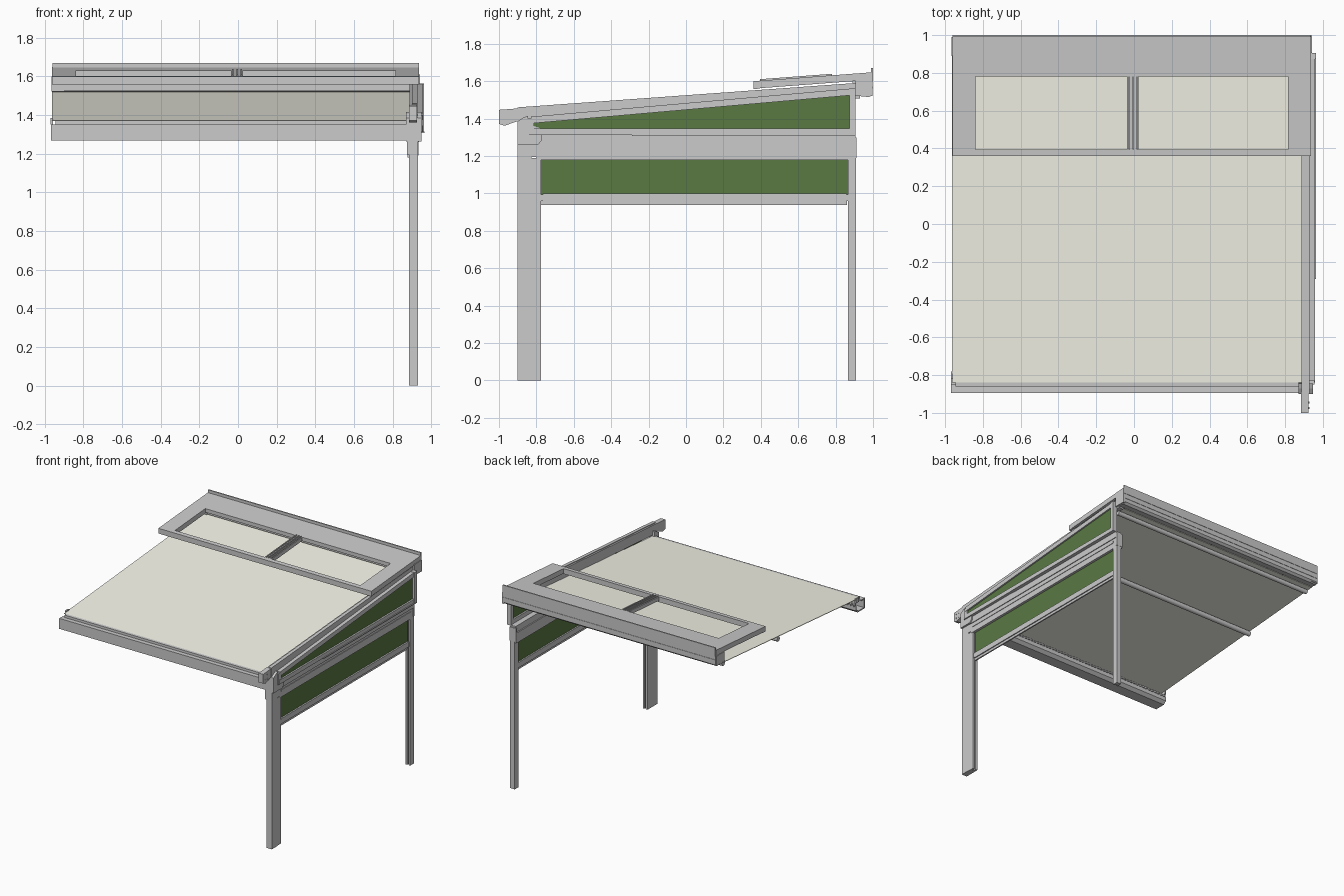
import bpy, bmesh, math


def material(name, rgb):
    m = bpy.data.materials.new(name)
    m.diffuse_color = (*rgb, 1)
    return m


CREAM = material("cream_fabric", (0.92, 0.92, 0.82))
GREEN = material("green_fabric", (0.10, 0.19, 0.055))


def prism(name, profile, x0, x1, mat=None):
    """Extrude a (y, z) profile along x."""
    bm = bmesh.new()
    face = bm.faces.new([bm.verts.new((x0, y, z)) for y, z in profile])
    ext = bmesh.ops.extrude_face_region(bm, geom=[face])["geom"]
    bmesh.ops.translate(bm, vec=(x1 - x0, 0, 0),
                        verts=[v for v in ext if isinstance(v, bmesh.types.BMVert)])
    bmesh.ops.recalc_face_normals(bm, faces=bm.faces)
    me = bpy.data.meshes.new(name)
    bm.to_mesh(me)
    bm.free()
    ob = bpy.data.objects.new(name, me)
    bpy.context.collection.objects.link(ob)
    if mat:
        me.materials.append(mat)
    return ob


def box(name, x0, x1, y0, y1, z0, z1, mat=None):
    return prism(name, [(y0, z0), (y1, z0), (y1, z1), (y0, z1)], x0, x1, mat)


def sloped(name, x0, x1, y0, y1, top, t, mat=None):
    """Slab whose top follows the function top(y), with thickness t."""
    return prism(name, [(y0, top(y0) - t), (y1, top(y1) - t), (y1, top(y1)), (y0, top(y0))], x0, x1, mat)


def tube(name, x0, x1, y, z, r, n=20):
    ring = [(y + r * math.cos(2 * math.pi * i / n), z + r * math.sin(2 * math.pi * i / n)) for i in range(n)]
    ob = prism(name, ring, x0, x1)
    bpy.context.view_layer.objects.active = ob
    ob.select_set(True)
    bpy.ops.object.shade_smooth_by_angle(angle=math.radians(30))
    ob.select_set(False)
    return ob


fabric_z = lambda y: 1.373 + 0.083 * (y + 0.84)
rail_z = lambda y: 1.447 + 0.072 * (y + 1.0)
panel_z = lambda y: 1.60 + 0.075 * (y - 0.36)

# Roof fabric with its front bar, support tube and roller
sloped("roof_fabric", -0.963, 0.89, -0.84, 0.93, fabric_z, 0.004, CREAM)
sloped("fabric_front_bar", -0.945, 0.885, -0.86, -0.838, fabric_z, 0.02)
tube("fabric_support_tube", -0.963, 0.89, 0.2, fabric_z(0.2) - 0.024, 0.02)
tube("fabric_roller", -0.95, 0.9, 0.88, fabric_z(0.88) - 0.022, 0.018)
box("left_fabric_clip", -0.97, -0.958, -0.82, -0.78, 1.35, 1.385)

# Guide rail on the right: body, raised cap and lower lip
sloped("guide_rail", 0.887, 0.928, -0.9, 0.93, rail_z, 0.078)
sloped("guide_rail_cap", 0.90, 0.928, -0.9, 0.93, lambda y: rail_z(y) + 0.006, 0.01)
prism("guide_rail_nose", [(-1.0, 1.372), (-0.97, 1.362), (-0.89, 1.39), (-0.89, rail_z(-0.89)),
                          (-1.0, rail_z(-1.0))], 0.885, 0.925)
for i, y in enumerate((-0.975, -0.945)):
    for z in (1.39, 1.425):
        tube(f"rail_screw_{i}", 0.924, 0.928, y, z, 0.005, 10)

# Front gutter: open channel with folded lips
prism("front_gutter", [(-0.895, 1.268), (-0.805, 1.268), (-0.78, 1.29), (-0.78, 1.325), (-0.79, 1.325),
                       (-0.79, 1.295), (-0.81, 1.278), (-0.883, 1.278), (-0.883, 1.342), (-0.848, 1.342),
                       (-0.848, 1.352), (-0.895, 1.352)], -0.968, 0.945)
prism("gutter_right_cap", [(-0.9, 1.262), (-0.79, 1.262), (-0.77, 1.285), (-0.77, 1.345), (-0.84, 1.37),
                           (-0.845, 1.415), (-0.87, 1.405), (-0.9, 1.385)], 0.87, 0.948)
for i in range(62):
    x = -0.955 + i * 0.0295
    box("gutter_tooth", x, x + 0.015, -0.80, -0.772, 1.32, 1.336)

# Rear cassette with ridge, face lip and upstand
prism("rear_cassette", [(0.91, 1.535), (0.93, 1.52), (0.98, 1.515), (0.997, 1.53), (0.997, 1.61),
                        (0.915, 1.605)], -0.962, 0.935)
prism("rear_cassette_lip", [(0.895, 1.525), (0.912, 1.525), (0.912, 1.57), (0.895, 1.57)], -0.955, 0.89)
box("rear_cassette_ridge", -0.962, 0.935, 0.985, 1.0, 1.56, 1.572)
box("left_cassette_cap", -0.966, -0.90, 0.89, 0.99, 1.522, 1.60)
box("right_cassette_cap", 0.925, 0.942, 0.905, 0.998, 1.52, 1.61)
box("rear_upstand", -0.96, 0.935, 0.99, 1.0, 1.60, 1.67)

# Raised roof frame with two openings
sloped("roof_frame_rear_panel", -0.962, 0.937, 0.78, 0.995, panel_z, 0.03)
sloped("roof_frame_front_bar", -0.962, 0.937, 0.36, 0.395, panel_z, 0.042)
for name, x0, x1 in (("left", -0.962, -0.838), ("right", 0.815, 0.937)):
    sloped(f"roof_frame_{name}_side", x0, x1, 0.395, 0.78, panel_z, 0.04)
    sloped(f"roof_frame_{name}_flange", x0, x1, 0.78, 0.995, panel_z, 0.04)
sloped("roof_frame_mullion", -0.037, 0.025, 0.395, 0.78, panel_z, 0.03)
for x in (-0.03, -0.008, 0.012):
    sloped("mullion_rib", x, x + 0.008, 0.395, 0.78, lambda y: panel_z(y) + 0.008, 0.012)

# Posts: front post with a screen guide, slim rear post
box("front_post", 0.885, 0.932, -0.9, -0.825, 0, 1.27)
for x0, x1 in ((0.885, 0.902), (0.914, 0.928)):
    box("front_post_guide_cheek", x0, x1, -0.825, -0.775, 0, 1.19)
box("front_post_guide_back", 0.89, 0.925, -0.826, -0.80, 0, 1.19)
for x0, x1 in ((0.89, 0.902), (0.914, 0.93)):
    box("rear_post_cheek", x0, x1, 0.865, 0.91, 0, 1.2)
box("rear_post_web", 0.895, 0.925, 0.885, 0.91, 0, 1.2)

# Side beam and screen housing
box("side_beam", 0.885, 0.936, -0.79, 0.905, 1.26, 1.312)
box("screen_housing", 0.876, 0.93, -0.8, 0.905, 1.18, 1.262)
box("housing_ridge", 0.93, 0.934, -0.78, 0.87, 1.225, 1.24)
box("housing_inner_cap", 0.873, 0.932, -0.9, -0.8, 1.195, 1.27)
box("housing_rear_cap", 0.876, 0.934, 0.9, 0.912, 1.19, 1.30)

# Drop screen and its weight bar
box("drop_screen", 0.906, 0.91, -0.775, 0.867, 0.98, 1.19, GREEN)
box("screen_bottom_bar", 0.895, 0.922, -0.765, 0.857, 0.957, 1.0)
box("screen_bottom_seal", 0.903, 0.914, -0.775, 0.86, 0.938, 0.96)
for y in (-0.775, 0.855):
    box("bottom_bar_cap", 0.893, 0.924, y, y + 0.012, 0.96, 0.995)

# Triangular side infill: pane and four frame bars
tri_z = lambda y: 1.41 + 0.088 * (y + 0.83)
prism("side_triangle_fabric", [(-0.82, 1.33), (0.885, 1.33), (0.885, 1.54), (-0.82, 1.39)], 0.941, 0.945, GREEN)
box("triangle_bottom_bar", 0.928, 0.958, -0.84, 0.905, 1.312, 1.346)
box("triangle_rear_bar", 0.928, 0.963, 0.873, 0.905, 1.312, tri_z(0.9))
box("triangle_front_bar", 0.928, 0.955, -0.85, -0.812, 1.312, 1.40)
sloped("triangle_top_bar", 0.928, 0.957, -0.83, 0.905, tri_z, 0.036)
box("triangle_drip_edge", 0.93, 0.964, -0.29, 0.905, 1.308, 1.316)
